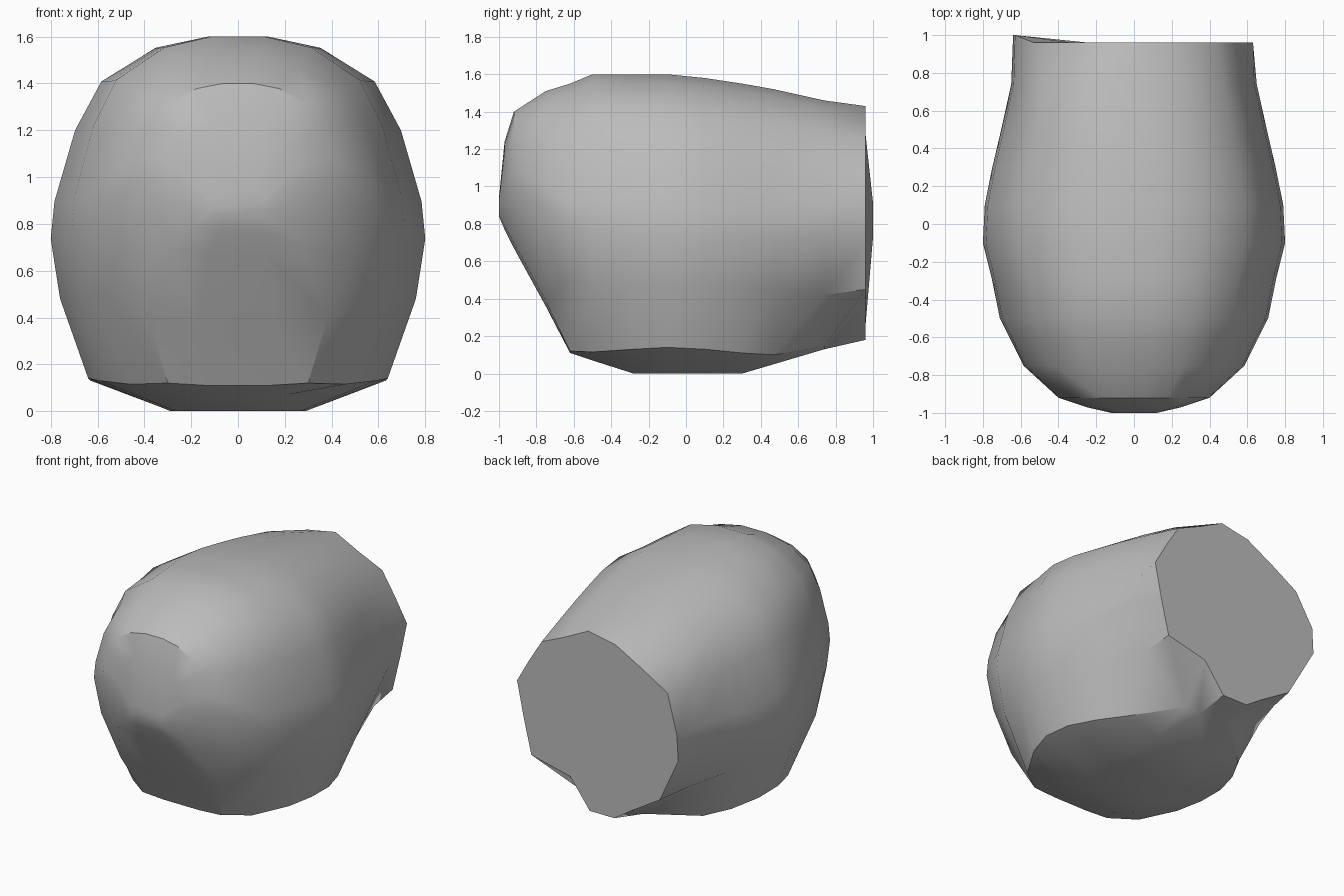
import bpy
import bmesh

cube = bpy.data.objects.get("Cube")
if cube:
    bpy.data.objects.remove(cube, do_unlink=True)

# Single plain stone colour
stone = bpy.data.materials.new("stone_grey")
stone.use_nodes = True
grey = (0.5, 0.5, 0.5, 1)
stone.diffuse_color = grey
stone.node_tree.nodes["Principled BSDF"].inputs["Base Color"].default_value = grey

# Upper right half of the cross-section: fraction of half width, fraction of height
upper = [(1, .46), (.98, .56), (.87, .75), (.73, .88), (.44, .97), (.16, 1)]

# Stations along the body:
# y, half width, bottom z, top z, base corner x and z, flank x and z
stations = [(-1, .12, .84, .94, .09, .85, .11, .87),
            (-.97, .25, .77, 1.24, .18, .79, .23, .9),
            (-.92, .4, .67, 1.4, .28, .7, .36, .87),
            (-.75, .585, .36, 1.51, .38, .39, .53, .66),
            (-.62, .65, .11, 1.55, .3, .12, .57, .5),
            (-.5, .71, .07, 1.6, .46, .115, .65, .48),
            (-.28, .755, 0, 1.6, .59, .13, .71, .48),
            (-.1, .8, 0, 1.6, .64, .14, .76, .48),
            (.1, .79, 0, 1.58, .63, .13, .75, .48),
            (.3, .75, 0, 1.55, .56, .11, .7, .47),
            (.47, .71, .05, 1.52, .46, .1, .64, .45),
            (.74, .65, .13, 1.46, .19, .145, .53, .42)]


def section(y, w, lo, hi, corner_x, corner_z, flank_x, flank_z):
    """Closed symmetric ring of points, from the base up and over."""
    half = [(.45 * corner_x, lo), (corner_x, corner_z), (flank_x, flank_z)]
    half += [(w * x, lo + (hi - lo) * t) for x, t in upper]
    return [(x, y, z) for x, z in half] + [(-x, y, z) for x, z in reversed(half)]


rings = [section(*s) for s in stations]

# Uneven broken rear end, notched at the lower left
rear = [(.07, .18), (.22, .38), (.52, .45), (.58, .7), (.63, .94), (.54, 1.1),
        (.44, 1.26), (.26, 1.34), (.08, 1.43), (-.02, 1.41), (-.13, 1.39),
        (-.33, 1.28), (-.53, 1.16), (-.63, .91), (-.64, .73), (-.47, .4),
        (-.24, .26), (-.12, .18)]
rings.append([(x, 1 if x < -.6 else .96, z) for x, z in rear])

# Loft the rings and close both ends
bm = bmesh.new()
loops = [[bm.verts.new(p) for p in ring] for ring in rings]
n = len(rear)
for a, b in zip(loops, loops[1:]):
    for i in range(n):
        j = (i + 1) % n
        bm.faces.new((a[i], a[j], b[j], b[i]))
bm.faces.new(loops[0])
bm.faces.new(loops[-1])
bmesh.ops.recalc_face_normals(bm, faces=bm.faces)

mesh = bpy.data.meshes.new("boulder_body")
bm.to_mesh(mesh)
bm.free()
mesh.materials.append(stone)
body = bpy.data.objects.new("boulder_body", mesh)
bpy.context.collection.objects.link(body)

# Smooth sides with crisp base and rear edges
bpy.ops.object.select_all(action="DESELECT")
body.select_set(True)
bpy.context.view_layer.objects.active = body
bpy.ops.object.shade_smooth_by_angle(angle=.6)
